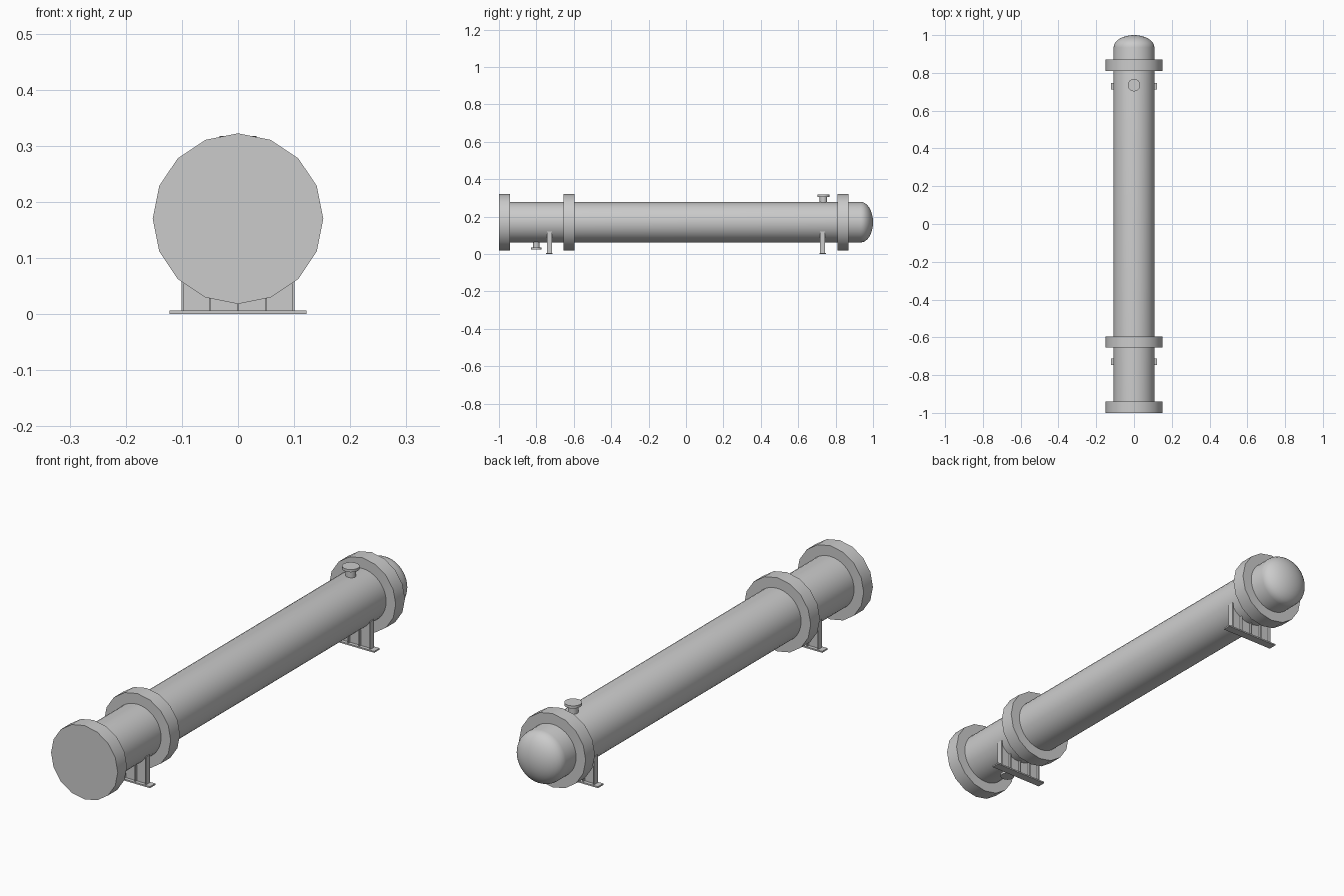
import bpy, bmesh, math
from mathutils import Matrix, Vector

if "Cube" in bpy.data.objects:
    bpy.data.objects.remove(bpy.data.objects["Cube"])

CZ, R = 0.17, 0.108          # shell axis height and radius
ALONG_Y = Matrix.Rotation(-math.pi / 2, 4, 'X')


def finish(name, bm, smooth=True):
    bmesh.ops.remove_doubles(bm, verts=bm.verts, dist=1e-5)
    bmesh.ops.recalc_face_normals(bm, faces=bm.faces)
    me = bpy.data.meshes.new(name)
    bm.to_mesh(me)
    bm.free()
    ob = bpy.data.objects.new(name, me)
    bpy.context.collection.objects.link(ob)
    if smooth:
        bpy.ops.object.select_all(action='DESELECT')
        ob.select_set(True)
        bpy.context.view_layer.objects.active = ob
        bpy.ops.object.shade_smooth_by_angle(angle=math.radians(35))
    return ob


def lathe(name, profile, segs, matrix):
    """Revolve (radius, height) points about local z, then place."""
    bm = bmesh.new()
    rings = [[bm.verts.new((r * math.cos(2 * math.pi * i / segs),
                            r * math.sin(2 * math.pi * i / segs), h))
              for i in range(segs)] for r, h in profile]
    for a, b in zip(rings, rings[1:]):
        for i in range(segs):
            j = (i + 1) % segs
            bm.faces.new((a[i], a[j], b[j], b[i]))
    for ring, (r, h) in ((rings[0], profile[0]), (rings[-1], profile[-1])):
        if r > 0:
            bm.faces.new(ring)
    bmesh.ops.transform(bm, matrix=matrix, verts=bm.verts)
    return finish(name, bm)


def box(bm, lo, hi):
    lo, hi = Vector(lo), Vector(hi)
    m = Matrix.Translation((lo + hi) / 2) @ Matrix.Diagonal((*(hi - lo), 1))
    bmesh.ops.create_cube(bm, size=1, matrix=m)


def under_shell(x):
    return CZ - math.sqrt(max(R * R - x * x, 0)) + 0.002


# Long shell with domed rear end
axis = Matrix.Translation((0, 0, CZ)) @ ALONG_Y
dome = [(R * math.cos(t * math.pi / 16), 0.935 + 0.065 * math.sin(t * math.pi / 16))
        for t in range(8)] + [(0.0, 1.0)]
lathe("shell", [(R, -0.95)] + dome, 40, axis)

# End cover and joint flanges
for name, y0, y1 in (("front_cover", -1.0, -0.94),
                     ("channel_flange", -0.655, -0.595),
                     ("rear_flange", 0.81, 0.87)):
    lathe(name, [(0.152, y0), (0.152, y1)], 16, axis)

# Nozzles: neck and small flange
lathe("top_nozzle", [(0.02, 0.26), (0.02, 0.306), (0.033, 0.306), (0.033, 0.317)],
      24, Matrix.Translation((0, 0.735, 0)))
lathe("bottom_nozzle", [(0.028, 0.025), (0.028, 0.034), (0.017, 0.034), (0.017, 0.08)],
      24, Matrix.Translation((0, -0.8, 0)))

# Saddle supports: base plate, curved web and five ribs
for name, y in (("front_saddle", -0.73), ("rear_saddle", 0.73)):
    bm = bmesh.new()
    box(bm, (-0.122, y - 0.0175, 0), (0.122, y + 0.0175, 0.006))
    for x in (-0.0985, -0.05, 0, 0.05, 0.0985):
        top = min(under_shell(x), 0.12)
        box(bm, (x - 0.002, y - 0.013, 0.006), (x + 0.002, y + 0.013, top))
    finish(name, bm, False)

    web = bmesh.new()
    xs = [-0.1 + 0.0125 * i for i in range(17)]
    low = [web.verts.new((x, y - 0.003, 0.006)) for x in xs]
    high = [web.verts.new((x, y - 0.003, min(under_shell(x), 0.12))) for x in xs]
    faces = [web.faces.new((low[i], low[i + 1], high[i + 1], high[i])) for i in range(16)]
    ext = bmesh.ops.extrude_face_region(web, geom=faces, use_keep_orig=True)
    bmesh.ops.translate(web, vec=(0, 0.006, 0),
                        verts=[g for g in ext["geom"] if isinstance(g, bmesh.types.BMVert)])
    finish(name + "_web", web, False)
